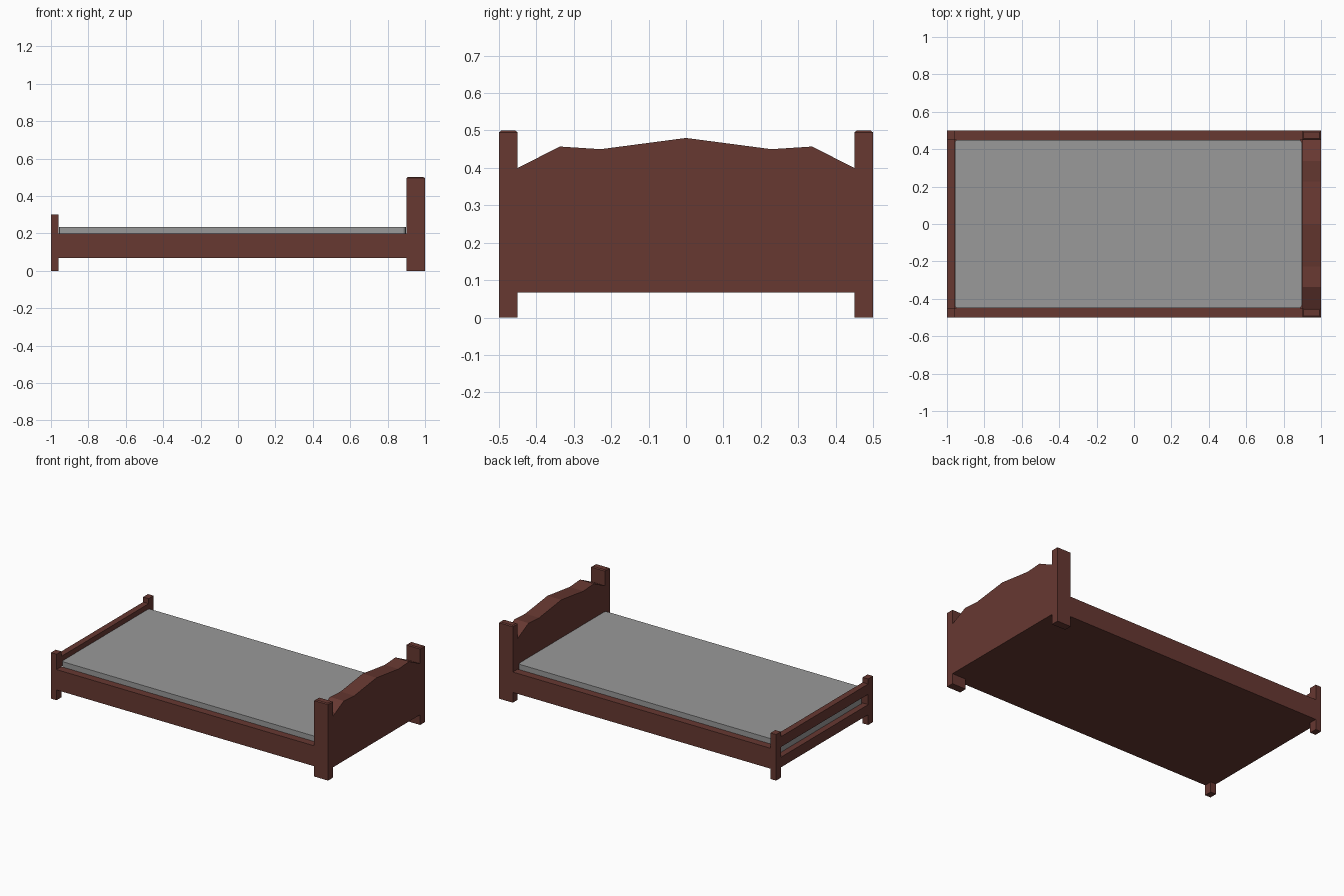
import bpy, bmesh

if "Cube" in bpy.data.objects:
    bpy.data.objects.remove(bpy.data.objects["Cube"])


def material(name, color):
    m = bpy.data.materials.new(name)
    m.diffuse_color = (*color, 1)
    m.use_nodes = True
    m.node_tree.nodes["Principled BSDF"].inputs["Base Color"].default_value = m.diffuse_color
    return m


wood = material("dark_red_wood", (0.135, 0.040, 0.031))
grey = material("grey_fabric", (0.32, 0.32, 0.32))


def finish(name, bm, mat):
    bmesh.ops.recalc_face_normals(bm, faces=bm.faces)
    mesh = bpy.data.meshes.new(name)
    bm.to_mesh(mesh)
    bm.free()
    mesh.materials.append(mat)
    obj = bpy.data.objects.new(name, mesh)
    bpy.context.collection.objects.link(obj)
    return obj


def box(name, lo, hi, mat=wood, cap=0, corner=0):
    """Box between two corners; cap = sloped top rim, corner = rounded upright edges."""
    bm = bmesh.new()
    bmesh.ops.create_cube(bm, size=1)
    for v in bm.verts:
        v.co = [lo[i] if v.co[i] < 0 else hi[i] for i in range(3)]
    if cap:
        top = [f for f in bm.faces if f.calc_center_median().z > hi[2] - 1e-5]
        bmesh.ops.inset_region(bm, faces=top, thickness=cap, depth=0)
        for v in bm.verts:
            on_rim = min(abs(v.co.x - lo[0]), abs(v.co.x - hi[0])) < 1e-5
            if on_rim and v.co.z > hi[2] - 1e-5:
                v.co.z -= 0.005
    if corner:
        edges = [e for e in bm.edges if abs(e.verts[0].co.z - e.verts[1].co.z) > 1e-5]
        bmesh.ops.bevel(bm, geom=edges, offset=corner, segments=2,
                        profile=0.5, affect='EDGES')
    return finish(name, bm, mat)


# Posts and long side rails, both sides
for side, y0, y1 in (("front", -0.5, -0.45), ("back", 0.45, 0.5)):
    box(side + "_head_post", (0.9, y0, 0), (1.0, y1, 0.5), cap=0.01)
    box(side + "_foot_post", (-1.0, y0, 0), (-0.96, y1, 0.3))
    box(side + "_side_rail", (-0.96, y0, 0.067), (0.9, y1, 0.2))

# Footboard: two rails with an open slot between
box("foot_lower_rail", (-1.0, -0.45, 0.067), (-0.96, 0.45, 0.133))
box("foot_upper_rail", (-1.0, -0.45, 0.2), (-0.96, 0.45, 0.267))

# Headboard: stepped, peaked outline extruded through its thickness
half = [(0.45, 0.067), (0.45, 0.40), (0.337, 0.457), (0.228, 0.45)]
outline = half + [(0, 0.48)] + [(-y, z) for y, z in reversed(half)]
bm = bmesh.new()
face = bm.faces.new([bm.verts.new((0.9, y, z)) for y, z in outline])
ext = bmesh.ops.extrude_face_region(bm, geom=[face])
moved = [g for g in ext["geom"] if isinstance(g, bmesh.types.BMVert)]
bmesh.ops.translate(bm, verts=moved, vec=(0.1, 0, 0))
finish("headboard", bm, wood)

# Base panel and mattress
box("base_panel", (-0.96, -0.45, 0.067), (0.9, 0.45, 0.1))
box("mattress", (-0.958, -0.45, 0.1), (0.897, 0.45, 0.235), grey, corner=0.015)
